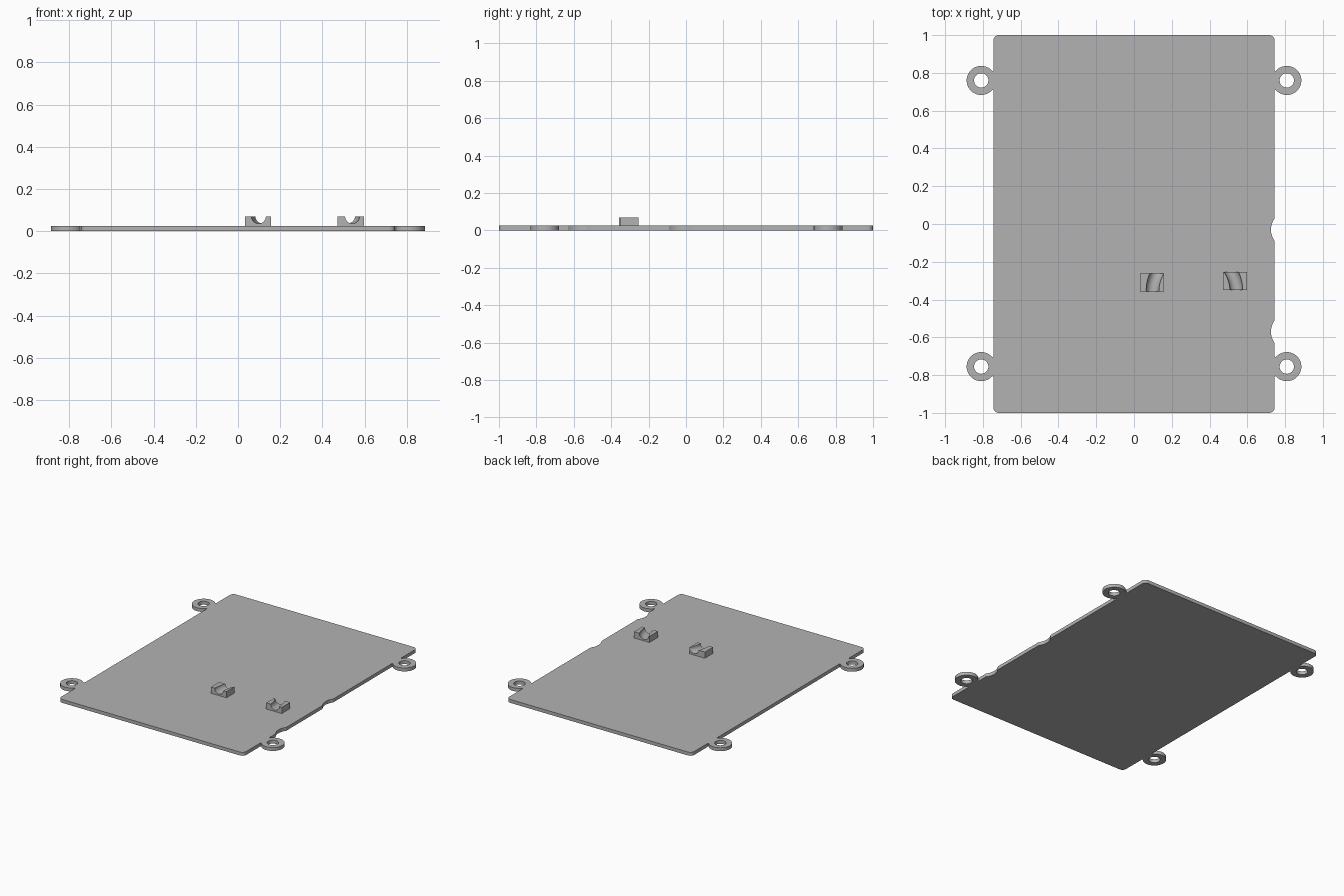
import bpy, bmesh
from math import cos, sin, radians, sqrt

cube = bpy.data.objects.get("Cube")
if cube:
    bpy.data.objects.remove(cube, do_unlink=True)

grey = bpy.data.materials.new("plain_grey")
grey.use_nodes = True
colour = (0.45, 0.45, 0.45, 1)
grey.diffuse_color = colour
grey.node_tree.nodes["Principled BSDF"].inputs["Base Color"].default_value = colour

HALF_W, THICK, CORNER = 0.745, 0.025, 0.03
EAR_X, EAR_R, HOLE_R = 0.809, 0.077, 0.038
EAR_YS = (-0.755, 0.76)
NOTCH_YS = (-0.57, -0.03)


def arc(cx, cy, r, a0, a1, n):
    angles = [radians(a0 + (a1 - a0) * i / n) for i in range(n + 1)]
    return [(cx + r * cos(a), cy + r * sin(a)) for a in angles]


def ear(cy):
    # Lug outline with a small flare where it meets the plate
    return [(HALF_W, cy - 0.053)] + arc(EAR_X, cy, EAR_R, -140, 140, 40) + [(HALF_W, cy + 0.053)]


def notch(cy):
    return arc(HALF_W + 0.08, cy, 0.1, 217, 143, 12)


def side(notched):
    # One long edge, from front corner to back corner
    pts = arc(HALF_W - CORNER, -1 + CORNER, CORNER, -90, 0, 8) + ear(EAR_YS[0])
    if notched:
        for y in NOTCH_YS:
            pts += notch(y)
    return pts + ear(EAR_YS[1]) + arc(HALF_W - CORNER, 1 - CORNER, CORNER, 0, 90, 8)


def smooth(obj):
    bpy.ops.object.select_all(action='DESELECT')
    obj.select_set(True)
    bpy.context.view_layer.objects.active = obj
    bpy.ops.object.shade_smooth_by_angle(angle=radians(30))


# Base plate: filled outline with four screw holes, extruded
curve = bpy.data.curves.new("base_plate_outline", 'CURVE')
curve.dimensions = '2D'
curve.fill_mode = 'BOTH'
curve.extrude = THICK / 2
loops = [side(True) + [(-x, y) for x, y in reversed(side(False))]]
for sx in (-1, 1):
    for y in EAR_YS:
        loops.append(arc(sx * EAR_X, y, HOLE_R, 0, 350, 35))
for loop in loops:
    spline = curve.splines.new('POLY')
    spline.points.add(len(loop) - 1)
    for p, (x, y) in zip(spline.points, loop):
        p.co = (x, y, 0, 1)
    spline.use_cyclic_u = True
outline = bpy.data.objects.new("plate_outline", curve)
bpy.context.collection.objects.link(outline)
bpy.context.view_layer.update()
mesh = bpy.data.meshes.new_from_object(outline)
bpy.data.objects.remove(outline, do_unlink=True)
bm = bmesh.new()
bm.from_mesh(mesh)
bmesh.ops.remove_doubles(bm, verts=bm.verts, dist=0.0001)
bmesh.ops.translate(bm, verts=bm.verts, vec=(0, 0, THICK / 2))
bmesh.ops.recalc_face_normals(bm, faces=bm.faces)
bm.to_mesh(mesh)
bm.free()
mesh.materials.clear()
mesh.materials.append(grey)
plate = bpy.data.objects.new("base_plate", mesh)
bpy.context.collection.objects.link(plate)
smooth(plate)

# Cable saddles: blocks whose round channels follow one bent arch
ARCH_X, ARCH_Y, ARCH_R, CABLE_R = 0.32, -0.358, 0.222, 0.034
TOP = 0.07


def saddle(name, sign, x_mid, y0, y1):
    bm = bmesh.new()
    inner, outer = sorted(sign * (x_mid + d - ARCH_X) for d in (-0.0625, 0.0625))
    rings = []
    for i in range(9):
        y = y0 + (y1 - y0) * i / 8
        channel = [(sqrt((ARCH_R + px) ** 2 - (y - ARCH_Y) ** 2), TOP + pz)
                   for px, pz in arc(0, 0, CABLE_R, 180, 360, 16)]
        section = [(inner, THICK - 0.002), (inner, TOP)] + channel + [(outer, TOP), (outer, THICK - 0.002)]
        rings.append([bm.verts.new((ARCH_X + sign * x, y, z)) for x, z in section])
    for a, b in zip(rings, rings[1:]):
        for j in range(len(a)):
            k = (j + 1) % len(a)
            bm.faces.new((a[j], a[k], b[k], b[j]))
    bm.faces.new(rings[0])
    bm.faces.new(rings[-1])
    bmesh.ops.recalc_face_normals(bm, faces=bm.faces)
    mesh = bpy.data.meshes.new(name)
    bm.to_mesh(mesh)
    bm.free()
    mesh.materials.append(grey)
    obj = bpy.data.objects.new(name, mesh)
    bpy.context.collection.objects.link(obj)
    smooth(obj)


saddle("inner_cable_saddle", -1, 0.095, -0.358, -0.263)
saddle("outer_cable_saddle", 1, 0.535, -0.35, -0.255)
